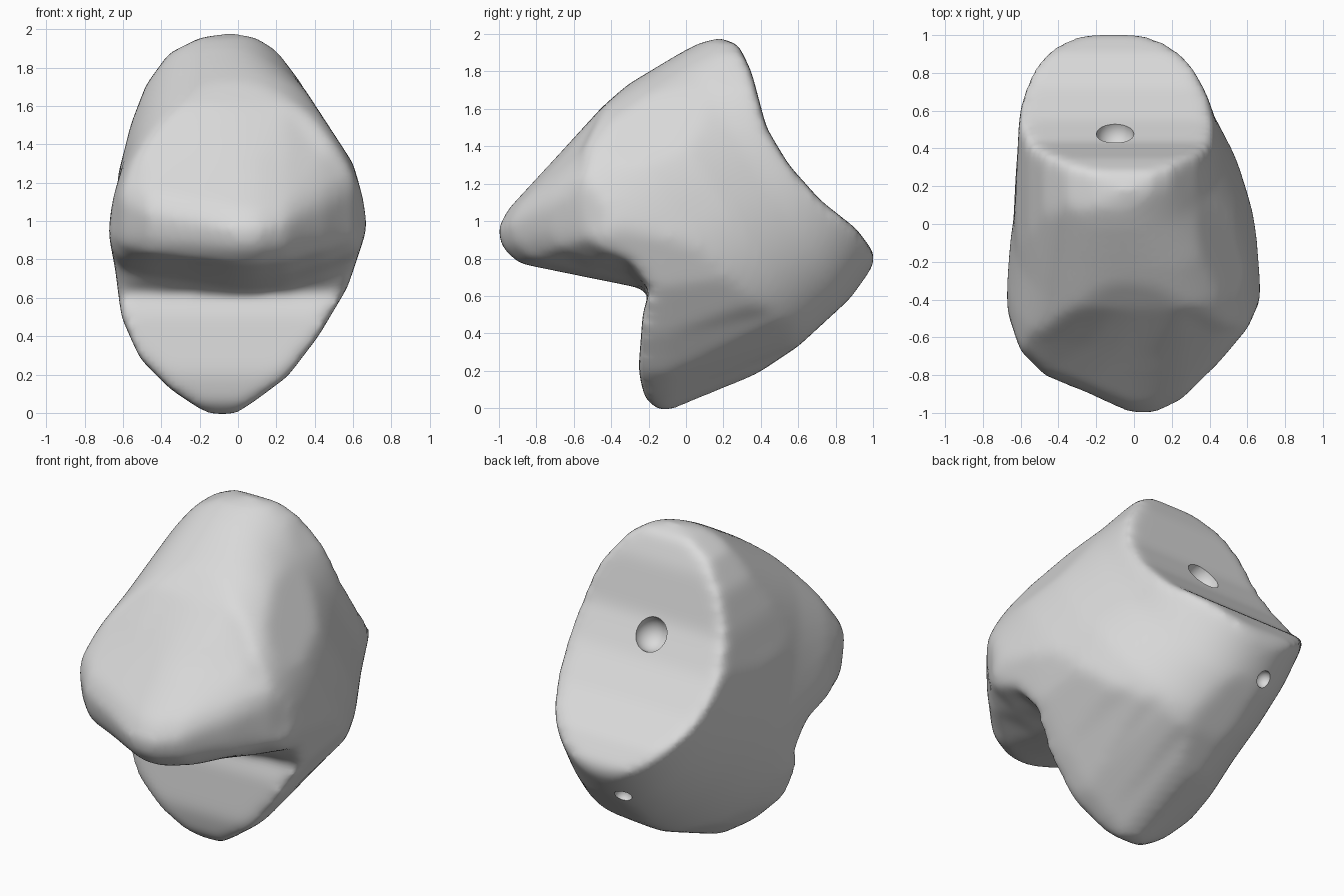
import bpy
import bmesh
from math import cos, sin, tau, copysign
from mathutils import Vector, Matrix
from mathutils.bvhtree import BVHTree

if "Cube" in bpy.data.objects:
    bpy.data.objects.remove(bpy.data.objects["Cube"], do_unlink=True)


def loft(name, rings):
    """Join matching rings of points into one closed solid."""
    bm = bmesh.new()
    rings = [[bm.verts.new(p) for p in ring] for ring in rings]
    count = len(rings[0])
    for a, b in zip(rings, rings[1:]):
        for i in range(count):
            j = (i + 1) % count
            bm.faces.new((a[i], a[j], b[j], b[i]))
    bm.faces.new(rings[0])
    bm.faces.new(rings[-1])
    return new_object(name, bm)


def new_object(name, bm):
    bmesh.ops.recalc_face_normals(bm, faces=bm.faces)
    mesh = bpy.data.meshes.new(name)
    bm.to_mesh(mesh)
    bm.free()
    obj = bpy.data.objects.new(name, mesh)
    bpy.context.collection.objects.link(obj)
    return obj


def apply_modifier(obj, kind, **settings):
    bpy.context.view_layer.objects.active = obj
    modifier = obj.modifiers.new(kind.lower(), kind)
    for key, value in settings.items():
        setattr(modifier, key, value)
    bpy.ops.object.modifier_apply(modifier=modifier.name)


def combine(obj, other, operation):
    apply_modifier(obj, "BOOLEAN", object=other, operation=operation, solver="EXACT")
    bpy.data.objects.remove(other, do_unlink=True)


# Side profile: mounting face, underside, chin, finger notch, lip and sloping top
side = [(.18, 1.98), (.28, 1.945), (.35, 1.8), (.43, 1.5), (.55, 1.3), (.72, 1.11),
        (.91, .96), (1.015, .82), (.98, .69), (.85, .56), (.6, .33), (.3, .13), (0, -.015),
        (-.14, -.015), (-.22, .05), (-.255, .2), (-.23, .52), (-.19, .63), (-.3, .65),
        (-.55, .7), (-.9, .77), (-.99, .85), (-1.02, .95), (-.96, 1.06), (-.7, 1.34),
        (-.45, 1.61), (-.2, 1.83), (0, 1.935)]

# How far the lip draws back from its foremost point, from right to left
lip_setback = [(-.75, .75), (-.66, .5), (-.6, .34), (-.47, .21), (-.25, .12), (-.1, .05),
               (0, .01), (.1, .01), (.25, .08), (.45, .28), (.6, .46), (.67, .6), (.75, .8)]


def draw_back(x, setback):
    ring = []
    for y, z in side:
        forward = min(max(-y - .3, 0) / .7, 1) ** 1.5
        lift = 0
        if y < -.25 and .6 < z < .9:
            lift = .3
        elif z < 1.1:
            lift = .45 * forward
        ring.append((x, y + setback * forward, z + setback * lift))
    return ring


body = loft("climbing_hold", [draw_back(x, setback) for x, setback in lip_setback])

# Front outline, its lower half climbing toward the back along the underside
front = [(-.05, 1.985), (-.2, 1.955), (-.36, 1.875), (-.48, 1.71), (-.56, 1.5), (-.61, 1.3),
         (-.68, 1.1), (-.69, 1), (-.64, .75), (-.61, .5), (-.51, .28), (-.35, .12),
         (-.17, 0), (-.08, -.02), (0, 0), (.1, .07), (.26, .19), (.42, .4), (.57, .65),
         (.67, .95), (.685, 1.1), (.62, 1.27), (.47, 1.5), (.32, 1.73), (.2, 1.89), (.08, 1.965)]
combine(body, loft("front_cutter", [[(x, y, z + climb * max(1 - z, 0)) for x, z in front]
                                    for y, climb in ((-2, 0), (-.1, 0), (2, .85))]),
        "INTERSECT")

# Oval tube widening away from the mounting face, with a narrower underside
normal = Vector((0, .84, .55)).normalized()
upward = Vector((0, -normal.z, normal.y))
middle = Vector((0, .62, 1.37))


def power(value, roundness):
    return copysign(abs(value) ** (2 / roundness), value)


def oval(depth, shift, wide, rise, drop, round_top, round_bottom):
    ring = []
    for i in range(64):
        c, s = cos(tau * i / 64), sin(tau * i / 64)
        roundness, tall = (round_top, rise) if s > 0 else (round_bottom, drop)
        ring.append(middle + normal * depth + upward * tall * power(s, roundness)
                    + Vector((shift + wide * power(c, roundness), 0, 0)))
    return ring


combine(body, loft("oval_cutter", [
    oval(.25, -.12, .42, .7, .6, 2.1, 2),
    oval(0, -.11, .5, .775, .715, 2.2, 2.1),
    oval(-.25, -.08, .535, .8, .815, 2.3, 2.1),
    oval(-.5, -.03, .6, .81, .87, 2.5, 2),
    oval(-.75, 0, .64, .815, .89, 2.7, 1.9),
    oval(-1, 0, .675, .8, .89, 2.9, 1.8),
    oval(-1.3, 0, .69, .77, .85, 3, 1.7),
    oval(-1.8, 0, .68, .66, .77, 3.2, 1.7)]), "INTERSECT")

# Melt the cut edges into one soft surface
apply_modifier(body, "REMESH", mode="VOXEL", voxel_size=.026)
apply_modifier(body, "SMOOTH", factor=.5, iterations=18)

# Bolt recess in the mounting face and small screw hole under its rim
bm = bmesh.new()
bm.from_mesh(body.data)
tree = BVHTree.FromBMesh(bm)
bm.free()
for spot, radius in [((-.1, .49, 1.43), .1), ((-.19, .87, .63), .05)]:
    place = tree.find_nearest(Vector(spot))[0]
    bm = bmesh.new()
    bmesh.ops.create_uvsphere(bm, u_segments=24, v_segments=12, radius=radius,
                              matrix=Matrix.Translation(place))
    combine(body, new_object("hole_cutter", bm), "DIFFERENCE")

# Plain grey finish
grey = bpy.data.materials.new("plain_grey")
grey.use_nodes = True
grey.diffuse_color = (.7, .7, .7, 1)
shader = grey.node_tree.nodes["Principled BSDF"]
shader.inputs["Base Color"].default_value = grey.diffuse_color
body.data.materials.clear()
body.data.materials.append(grey)
for polygon in body.data.polygons:
    polygon.material_index = 0

bpy.ops.object.select_all(action="DESELECT")
body.select_set(True)
bpy.context.view_layer.objects.active = body
bpy.ops.object.shade_smooth_by_angle(angle=.7)
